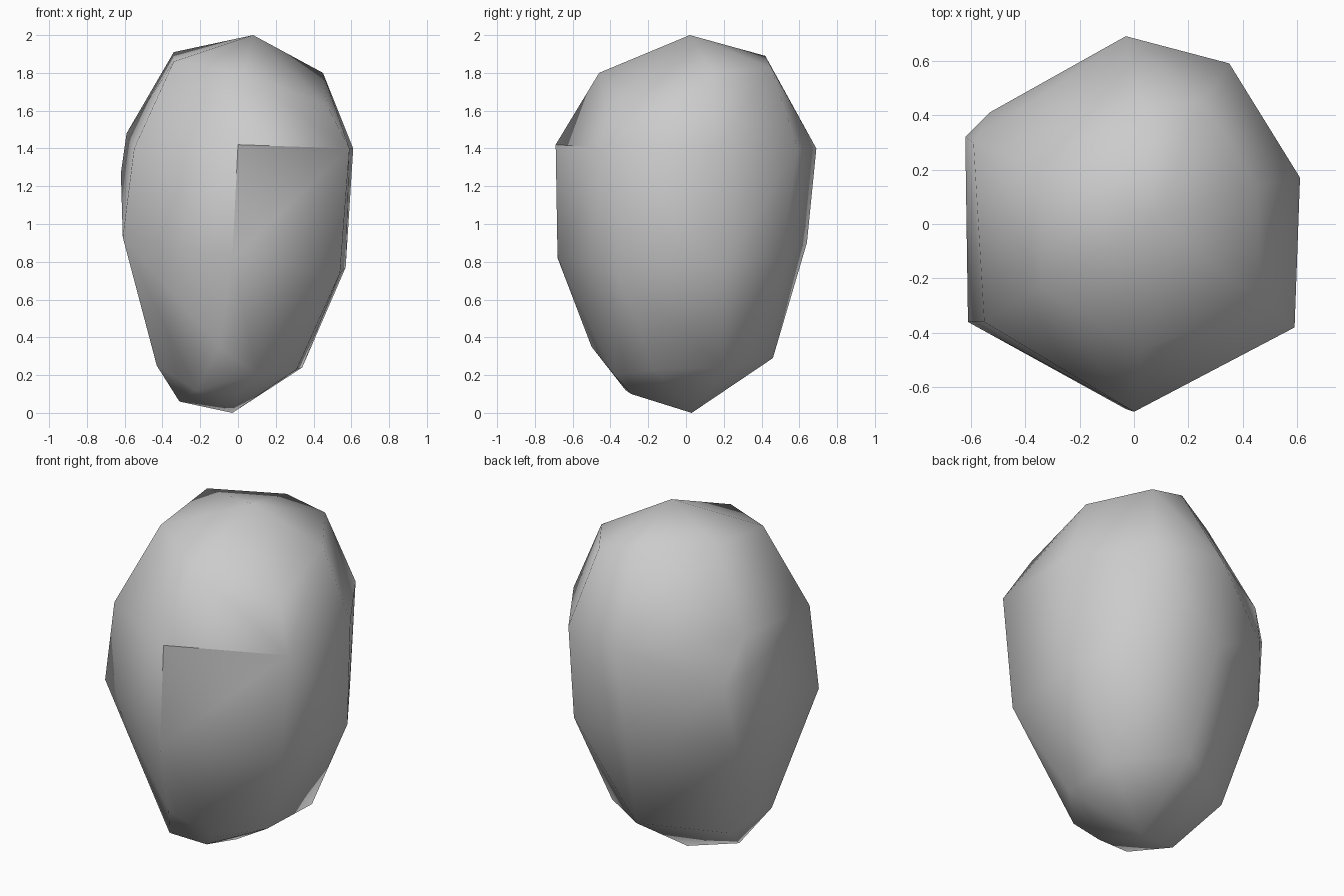
import bpy
import bmesh
from mathutils import Vector

# Remove the default object
default_cube = bpy.data.objects.get("Cube")
if default_cube:
    bpy.data.objects.remove(default_cube, do_unlink=True)

# Corner points of the stone, grouped by level
crown = [(0.08, 0.02, 2), (-0.34, 0.2, 1.91), (-0.34, -0.23, 1.86),
         (0.02, 0.42, 1.89), (0.25, 0.45, 1.83), (0.45, 0.14, 1.8),
         (0.03, -0.46, 1.8), (0.47, -0.29, 1.63)]
shoulder = [(0.61, 0.17, 1.4), (0.35, 0.59, 1.4), (-0.03, 0.69, 1.4),
            (-0.59, 0.3, 1.48), (-0.62, 0.32, 1.27), (-0.53, 0.41, 1.2),
            (-0.55, -0.36, 1.4)]
waist = [(0.57, 0.2, 0.77), (0.37, 0.51, 0.83), (-0.05, 0.64, 0.9),
         (-0.57, 0.35, 0.85), (-0.61, -0.36, 0.93)]
foot = [(0.34, 0.2, 0.24), (0.31, -0.17, 0.23), (0, 0.46, 0.29),
        (-0.43, 0.21, 0.25), (-0.43, -0.18, 0.25), (-0.1, -0.5, 0.35),
        (0, -0.29, 0.1), (-0.31, -0.05, 0.06), (-0.03, 0.03, 0)]

# Corners joined by the visible ridges
front_corner = (0, -0.69, 1.42)
side_corner = (0.59, -0.38, 1.4)
front_low = (-0.03, -0.68, 0.82)
side_low = (0.54, -0.36, 0.74)
toe = (-0.22, -0.32, 0.12)
instep = (0.1, -0.38, 0.2)
corners = [front_corner, side_corner, front_low, side_low, toe, instep]
ridges = [(front_corner, side_corner), (front_corner, front_low),
          (toe, instep)]


def matches(edge, ridge):
    """True when the edge joins the two ends of the ridge."""
    a, b = (Vector(p) for p in ridge)
    p, q = (v.co for v in edge.verts)
    forward = (p - a).length + (q - b).length
    backward = (p - b).length + (q - a).length
    return min(forward, backward) < 0.01


# Wrap the corners in a faceted shell
bm = bmesh.new()
for point in crown + shoulder + waist + foot + corners:
    bm.verts.new(point)
bmesh.ops.convex_hull(bm, input=list(bm.verts))
loose = [v for v in bm.verts if not v.link_faces]
bmesh.ops.delete(bm, geom=loose, context="VERTS")
bmesh.ops.recalc_face_normals(bm, faces=list(bm.faces))

# Smooth surface with sharp ridges
for face in bm.faces:
    face.smooth = True
for edge in bm.edges:
    if any(matches(edge, ridge) for ridge in ridges):
        edge.smooth = False

mesh = bpy.data.meshes.new("stone_body")
bm.to_mesh(mesh)
bm.free()
stone = bpy.data.objects.new("stone_body", mesh)
bpy.context.collection.objects.link(stone)

# Single plain grey
grey = bpy.data.materials.new("stone_grey")
grey.use_nodes = True
colour = (0.6, 0.6, 0.6, 1)
grey.diffuse_color = colour
for node in grey.node_tree.nodes:
    if node.type == "BSDF_PRINCIPLED":
        node.inputs["Base Color"].default_value = colour
mesh.materials.append(grey)
